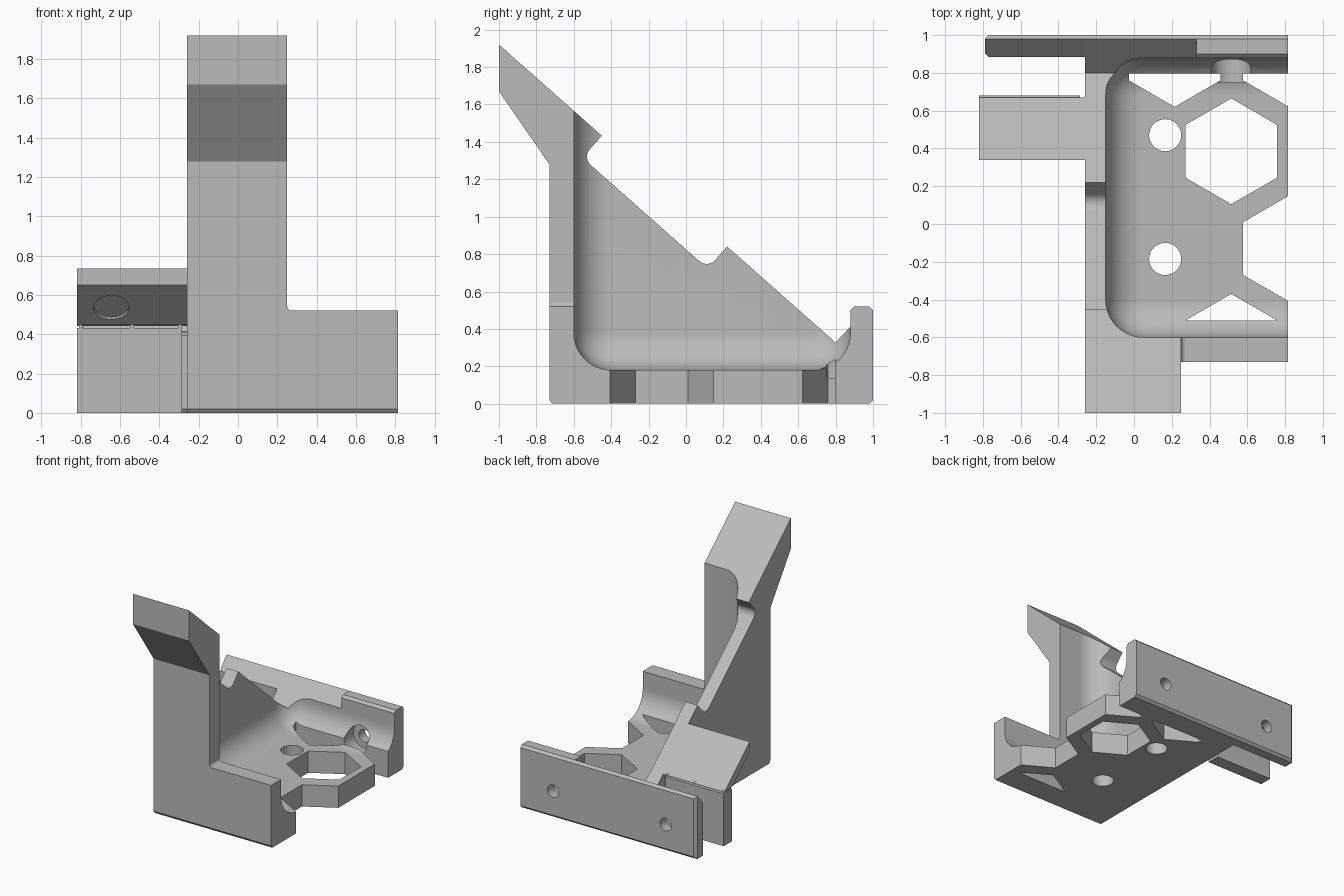
import bpy, bmesh, math
from mathutils import Vector

cube = bpy.data.objects.get("Cube")
if cube:
    bpy.data.objects.remove(cube)

grey = bpy.data.materials.new("plain grey")
grey.use_nodes = True
grey.diffuse_color = (0.5, 0.5, 0.5, 1)
grey.node_tree.nodes["Principled BSDF"].inputs["Base Color"].default_value = (0.5, 0.5, 0.5, 1)


def add(name, bm):
    bmesh.ops.recalc_face_normals(bm, faces=bm.faces)
    mesh = bpy.data.meshes.new(name)
    bm.to_mesh(mesh)
    bm.free()
    mesh.materials.append(grey)
    obj = bpy.data.objects.new(name, mesh)
    bpy.context.collection.objects.link(obj)
    return obj


def rounded(points, steps=8):
    """Replace every point that carries a radius by an arc."""
    out = []
    for i, p in enumerate(points):
        if len(p) == 2:
            out.append(p)
            continue
        c = Vector(p[:2])
        a = (Vector(points[i - 1][:2]) - c).normalized()
        b = (Vector(points[(i + 1) % len(points)][:2]) - c).normalized()
        half = a.angle(b) / 2
        mid = c + (a + b).normalized() * p[2] / math.sin(half)
        start = c + a * p[2] / math.tan(half) - mid
        turn = b.angle_signed(a) / abs(b.angle_signed(a)) * (math.pi - 2 * half)
        for k in range(steps + 1):
            t = -turn * k / steps
            out.append((mid.x + start.x * math.cos(t) - start.y * math.sin(t),
                        mid.y + start.x * math.sin(t) + start.y * math.cos(t)))
    return out


def prism(name, axis, points, lo, hi):
    """Extrude a flat outline along one axis."""
    place = {"x": lambda a, b, t: (t, a, b),
             "y": lambda a, b, t: (a, t, b),
             "z": lambda a, b, t: (a, b, t)}[axis]
    bm = bmesh.new()
    pts = rounded(points)
    ends = [[bm.verts.new(place(*p, t)) for p in pts] for t in (lo, hi)]
    for ring in ends:
        bm.faces.new(ring)
    for i in range(len(pts)):
        bm.faces.new((ends[0][i - 1], ends[0][i], ends[1][i], ends[1][i - 1]))
    return add(name, bm)


def box(name, x, y, z):
    return prism(name, "z", [(x[0], y[0]), (x[1], y[0]), (x[1], y[1]), (x[0], y[1])], *z)


def rod(start, end, radius):
    """Round cutter between two points."""
    a, b = Vector(start), Vector(end)
    bm = bmesh.new()
    bmesh.ops.create_cone(bm, cap_ends=True, segments=40, radius1=radius,
                          radius2=radius, depth=(b - a).length)
    turn = Vector((0, 0, 1)).rotation_difference(b - a)
    for v in bm.verts:
        v.co = turn @ v.co + (a + b) / 2
    return add("hole_cutter", bm)


def combine(obj, other, operation):
    """Apply a boolean and drop the operand."""
    other.hide_render = True
    mod = obj.modifiers.new("join", "BOOLEAN")
    mod.operation, mod.solver, mod.object = operation, "EXACT", other
    graph = bpy.context.evaluated_depsgraph_get()
    mesh = bpy.data.meshes.new_from_object(obj.evaluated_get(graph))
    obj.modifiers.clear()
    obj.data = mesh
    bpy.data.objects.remove(other)


def slope(y):
    return 1.92 - 0.885 * (y + 1)


normal = Vector((0, 0.663, 0.749))
drop = normal * 0.157


def notch(y):
    return (y - drop.y, slope(y) - drop.z, 0.06)


# Tower, sloping side panel and rear cut share one side outline
rear = [(0.98, 0), (1, 0.02), (1, 0.5), (0.98, 0.52)]
foot = [(-0.73, 0.02), (-0.715, 0)]
body = prism("bracket_body", "x", foot + rear + [
    (0.8, slope(0.8)), (0.22, slope(0.22)), notch(0.22), notch(-0.45),
    (-0.45, slope(-0.45)), (-1, 1.92), (-1, 1.67), (-0.73, 1.28)], -0.26, 0.25)

# Low front wall, floor and rear wall
front = [(-0.55, 0.4), (-0.55, 0.52), (-0.73, 0.52)]
parts = [
    prism("low_middle", "x", foot + rear + [(0.8, slope(0.8)), (0.7, 0.4)] + front, 0.2, 0.33),
    prism("low_end", "x", foot + rear + [(0.9, 0.52), (0.88, 0.5), (0.88, 0.4)] + front, 0.33, 0.815),
    prism("corner_fillet", "y", [(0.24, 0.5), (0.28, 0.5), (0.28, 0.52), (0.25, 0.52, 0.025),
                                 (0.25, 0.55), (0.24, 0.55)], -0.73, -0.55),
]

# Rear wall extension with chamfered end
extension = prism("rear_extension", "x", [(0.885, 0.02), (0.9, 0)] + rear + [(0.885, 0.414)], -0.79, -0.2)
for y, side in ((0.885, -1), (1, 1)):
    combine(extension, prism("end_chamfer", "z", [
        (-0.8, y - 0.03 * side), (-0.76, y + 0.01 * side), (-0.8, y + 0.01 * side)], -0.1, 0.6), "DIFFERENCE")
parts.append(extension)

# Sloping side tab
parts.append(prism("side_tab", "x", [(0.34, slope(0.34)), (0.34, 0.65), (0.566, 0.45),
                                     (0.661, 0.45), (0.67, slope(0.67))], -0.82, -0.2))
for part in parts:
    combine(body, part, "UNION")

# Rounded inner pocket
bm = bmesh.new()
bmesh.ops.create_cube(bm, size=1)
for v in bm.verts:
    v.co = (1.5 if v.co.x > 0 else -0.15, 0.88 if v.co.y > 0 else -0.6, 3 if v.co.z > 0 else 0.18)
bmesh.ops.bevel(bm, geom=bm.edges[:], offset=0.2, offset_type="OFFSET", segments=10,
                profile=0.5, affect="EDGES")
cutters = [add("pocket_cutter", bm)]

# Honeycomb openings in the floor
R, W = 0.28, 0.2425


def hexagon(cx, cy):
    pts = [(cx + R * math.sin(k * math.pi / 3), cy + R * math.cos(k * math.pi / 3)) for k in range(6)]
    return prism("hex_cutter", "z", pts, -0.1, 0.4)


cutters += [hexagon(0.515, 0.385), hexagon(0.82, -0.13)]
for cx in (0.215, 0.82):
    cutters.append(prism("hex_cutter", "z", [
        (cx, 0.62), (cx + W, 0.76), (cx + W, 0.797), (cx - W, 0.797), (cx - W, 0.76)], -0.1, 0.4))
cutters.append(prism("hex_cutter", "z", [
    (0.515, -0.37), (0.515 + W, -0.51), (0.515 - W, -0.51)], -0.1, 0.4))

# Floor holes
for y in (0.47, -0.185):
    cutters.append(rod((0.165, y, -0.1), (0.165, y, 0.4), 0.085))

# Rear wall screw holes with counterbores
for x in (0.515, -0.515):
    cutters.append(rod((x, 0.75, 0.22), (x, 0.92, 0.22), 0.105))
    cutters.append(rod((x, 0.8, 0.22), (x, 1.1, 0.22), 0.052))

# Tilted screw holes in the tower top and side tab
for x, y in ((0.135, -0.92), (-0.645, 0.51)):
    top = Vector((x, y, slope(y)))
    cutters.append(rod(top + normal * 0.1, top - normal * 0.3, 0.045))
    cutters.append(rod(top - normal * 0.05, top - normal * 0.4, 0.09))
for cutter in cutters:
    combine(body, cutter, "DIFFERENCE")

# Thin block under the side tab, held by small bridges
support = box("tab_support", (-0.82, -0.285), (0.57, 0.68), (0, 0.432))
bridges = [box("support_bridge", (x - 0.01, x + 0.01), (0.57, 0.66), (0.43, 0.452))
           for x in (-0.80, -0.54, -0.295)]
bridges.append(box("side_bridge", (-0.287, -0.255), (0.61, 0.64), (0.39, 0.41)))

# Smooth rounded parts, keep edges sharp
bpy.ops.object.select_all(action="DESELECT")
body.select_set(True)
bpy.context.view_layer.objects.active = body
bpy.ops.object.shade_smooth_by_angle(angle=math.radians(25))
weighted = body.modifiers.new("even_shading", "WEIGHTED_NORMAL")
weighted.keep_sharp = True
